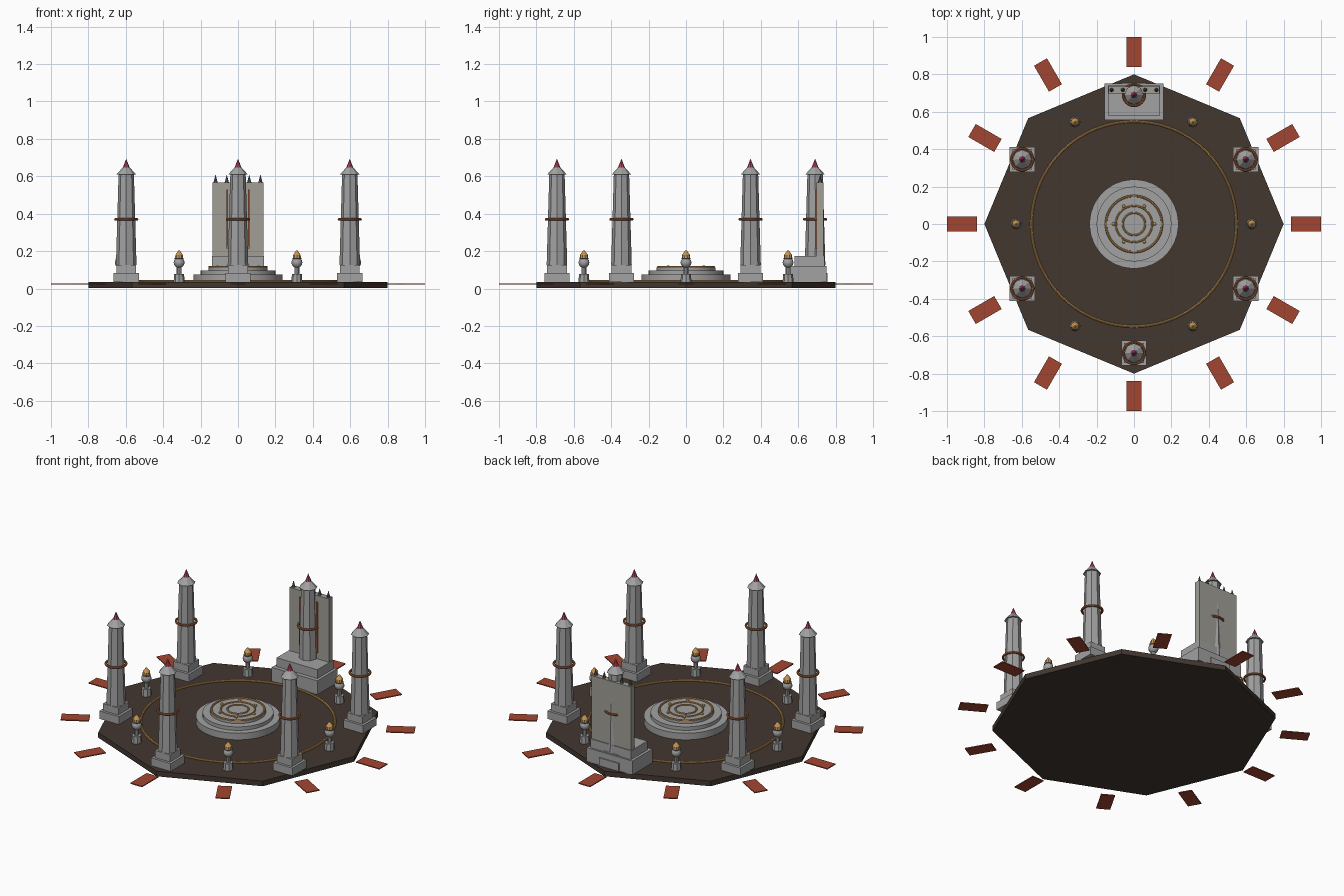
import bpy
from math import sin, cos, pi, radians

if "Cube" in bpy.data.objects:
    bpy.data.objects.remove(bpy.data.objects["Cube"])


def material(name, rgb):
    m = bpy.data.materials.new(name)
    m.diffuse_color = (*rgb, 1)
    m.use_nodes = True
    m.node_tree.nodes["Principled BSDF"].inputs["Base Color"].default_value = m.diffuse_color
    return m


STONE = material("grey stone", (0.36, 0.36, 0.36))
WARM = material("warm stone", (0.36, 0.345, 0.31))
FLOOR = material("dark floor", (0.055, 0.038, 0.03))
GOLD = material("gold", (0.56, 0.30, 0.09))
COPPER = material("copper", (0.42, 0.13, 0.045))
RED = material("red plate", (0.36, 0.06, 0.03))
CRIMSON = material("crimson crystal", (0.45, 0.06, 0.10))
DARK = material("dark metal", (0.12, 0.12, 0.13))


def finish(name, mat, smooth=False):
    o = bpy.context.object
    o.name = name
    o.data.materials.append(mat)
    if smooth:
        bpy.ops.object.shade_smooth_by_angle(angle=radians(35))
    return o


def box(name, mat, x, y, z0, z1, sx, sy, rot=0):
    bpy.ops.mesh.primitive_cube_add(size=1, location=(x, y, (z0 + z1) / 2), rotation=(0, 0, rot))
    o = finish(name, mat)
    o.scale = (sx, sy, z1 - z0)
    return o


def cone(name, mat, x, y, z0, z1, r0, r1, sides, smooth=False, rot=0):
    # Polygon phase puts one corner on the y axis
    bpy.ops.mesh.primitive_cone_add(vertices=sides, radius1=r0, radius2=r1, depth=z1 - z0,
                                    location=(x, y, (z0 + z1) / 2), rotation=(0, 0, rot))
    return finish(name, mat, smooth)


def ring(name, mat, x, y, z, r, t, seg=32):
    bpy.ops.mesh.primitive_torus_add(major_radius=r, minor_radius=t, major_segments=seg,
                                     minor_segments=8, location=(x, y, z))
    return finish(name, mat, True)


def ball(name, mat, x, y, z, r, seg=12):
    bpy.ops.mesh.primitive_uv_sphere_add(segments=seg, ring_count=8, radius=r, location=(x, y, z))
    return finish(name, mat, True)


def around(n, r, start=0):
    for i in range(n):
        a = start + 2 * pi * i / n
        yield r * cos(a), r * sin(a), a


TOP = 0.034

# Octagonal floor and its inlaid ring
cone("floor_slab", FLOOR, 0, 0, 0.002, TOP, 0.8, 0.8, 8)
ring("floor_ring", GOLD, 0, 0, 0.038, 0.548, 0.007, 72)

# Thin plates floating around the floor
for x, y, a in around(12, 0.92):
    box("outer_plate", RED, x, y, 0.021, 0.027, 0.16, 0.08, a)

# Stepped round dais with rings and studs
for r, z0, z1 in ((0.238, TOP, 0.075), (0.2, 0.075, 0.097), (0.157, 0.097, 0.112)):
    cone("dais_step", STONE, 0, 0, z0, z1, r, r, 48, True)
for r, t in ((0.15, 0.006), (0.097, 0.005), (0.06, 0.005)):
    ring("dais_ring", GOLD, 0, 0, 0.114, r, t, 48)
for x, y, a in around(6, 0.11):
    ball("dais_stud", GOLD, x, y, 0.115, 0.009, 8)

# Six tapering pillars on square plinths
for x, y, a in around(6, 0.69, pi / 6):
    box("pillar_plinth", STONE, x, y, TOP, 0.083, 0.135, 0.135)
    box("pillar_block", STONE, x, y, 0.083, 0.127, 0.105, 0.105)
    cone("pillar_shaft", STONE, x, y, 0.127, 0.612, 0.055, 0.041, 8)
    cone("pillar_cap", STONE, x, y, 0.61, 0.648, 0.052, 0.018, 8)
    cone("pillar_spire", CRIMSON, x, y, 0.645, 0.692, 0.019, 0.001, 8)
    ring("pillar_band", COPPER, x, y, 0.37, 0.058, 0.007)

# Six small lamps between the pillars
for x, y, a in around(6, 0.63):
    cone("lamp_base", STONE, x, y, TOP, 0.078, 0.029, 0.027, 8)
    cone("lamp_stem", STONE, x, y, 0.078, 0.115, 0.013, 0.013, 8)
    ball("lamp_bowl", STONE, x, y, 0.139, 0.029)
    ring("lamp_rim", DARK, x, y, 0.16, 0.02, 0.004, 16)
    cone("lamp_flame", GOLD, x, y, 0.16, 0.18, 0.023, 0.021, 10)
    cone("lamp_flame_tip", GOLD, x, y, 0.18, 0.203, 0.021, 0.004, 10)

# Rear monument: stepped base, tall back slab, strips and spikes
box("monument_base", STONE, 0, 0.653, TOP, 0.12, 0.314, 0.196)
box("monument_step", STONE, 0, 0.66, 0.12, 0.175, 0.28, 0.16)
box("monument_slab", WARM, 0, 0.717, 0.14, 0.568, 0.272, 0.036)
for s in (-1, 1):
    box("monument_strip", COPPER, s * 0.058, 0.695, 0.215, 0.53, 0.009, 0.009)
    for x in (0.06, 0.12):
        cone("monument_spike", DARK, s * x, 0.717, 0.568, 0.606, 0.011, 0.001, 8)
